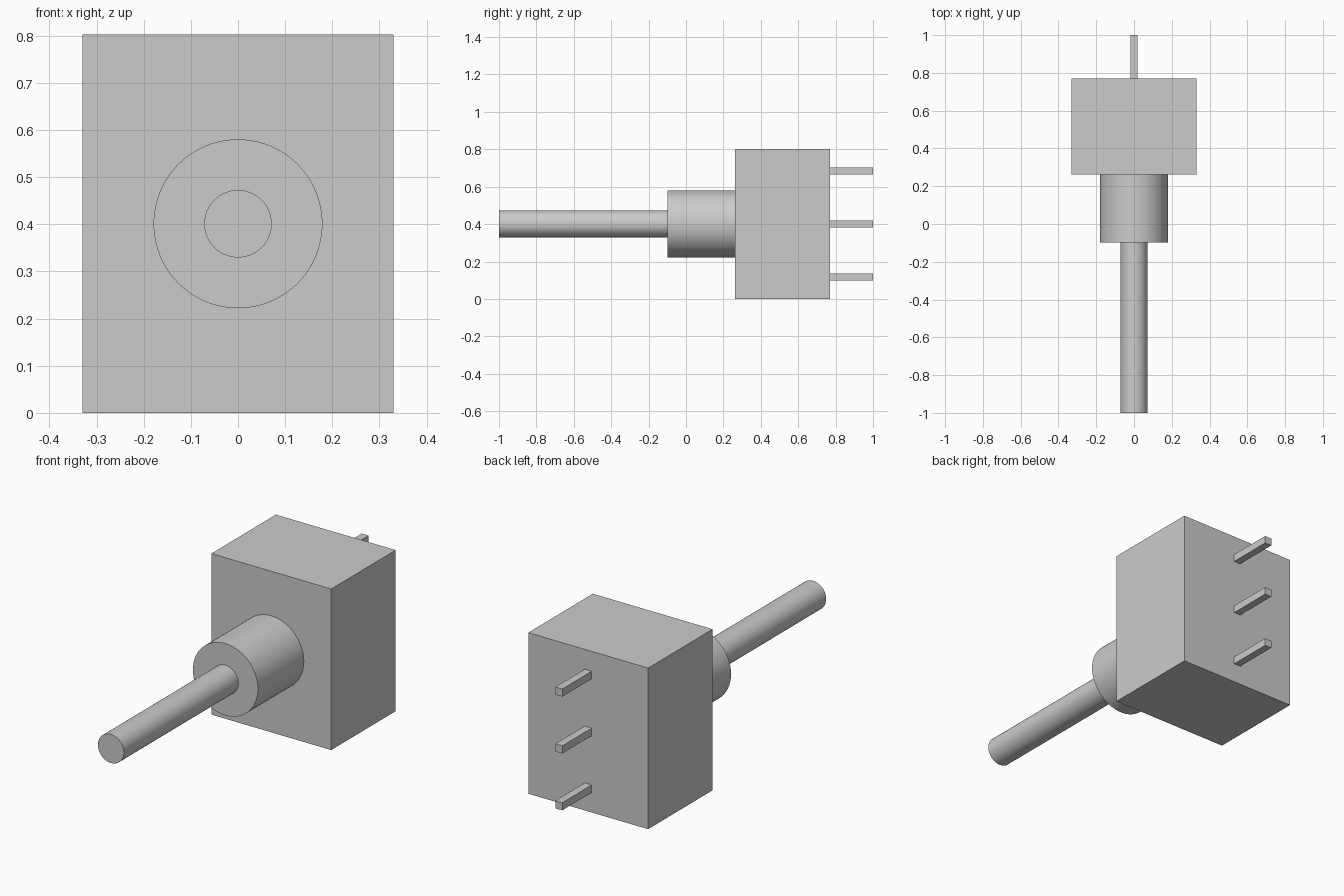
import bpy
from math import radians

if "Cube" in bpy.data.objects:
    bpy.data.objects.remove(bpy.data.objects["Cube"])

MID_Z = 0.401      # height of the shaft axis
BACK_Y = 0.769     # rear face of the housing
FRONT_Y = 0.262    # front face of the housing


def box(name, x, y, z):
    """Box from (min, max) ranges along each axis."""
    bpy.ops.mesh.primitive_cube_add(size=1, location=[sum(r) / 2 for r in (x, y, z)])
    ob = bpy.context.object
    ob.name = name
    ob.scale = [r[1] - r[0] for r in (x, y, z)]
    bpy.ops.object.transform_apply(location=False, rotation=False, scale=True)
    return ob


def rod(name, radius, y0, y1):
    """Smooth cylinder along y on the shaft axis."""
    bpy.ops.mesh.primitive_cylinder_add(
        vertices=96, radius=radius, depth=y1 - y0,
        location=(0, (y0 + y1) / 2, MID_Z), rotation=(radians(90), 0, 0))
    ob = bpy.context.object
    ob.name = name
    bpy.ops.object.shade_smooth_by_angle(angle=radians(30))
    return ob


# Housing
box("housing", (-0.33, 0.33), (FRONT_Y, BACK_Y), (0, 0.802))

# Collar and shaft at the front
rod("collar", 0.179, -0.099, FRONT_Y)
rod("shaft", 0.0715, -1.0, -0.099)

# Three square terminal pins at the back
HALF = 0.019
for label, dz in (("lower", -0.283), ("middle", 0), ("upper", 0.283)):
    z = MID_Z + dz
    box(label + "_pin", (-HALF, HALF), (BACK_Y, 1.0), (z - HALF, z + HALF))
